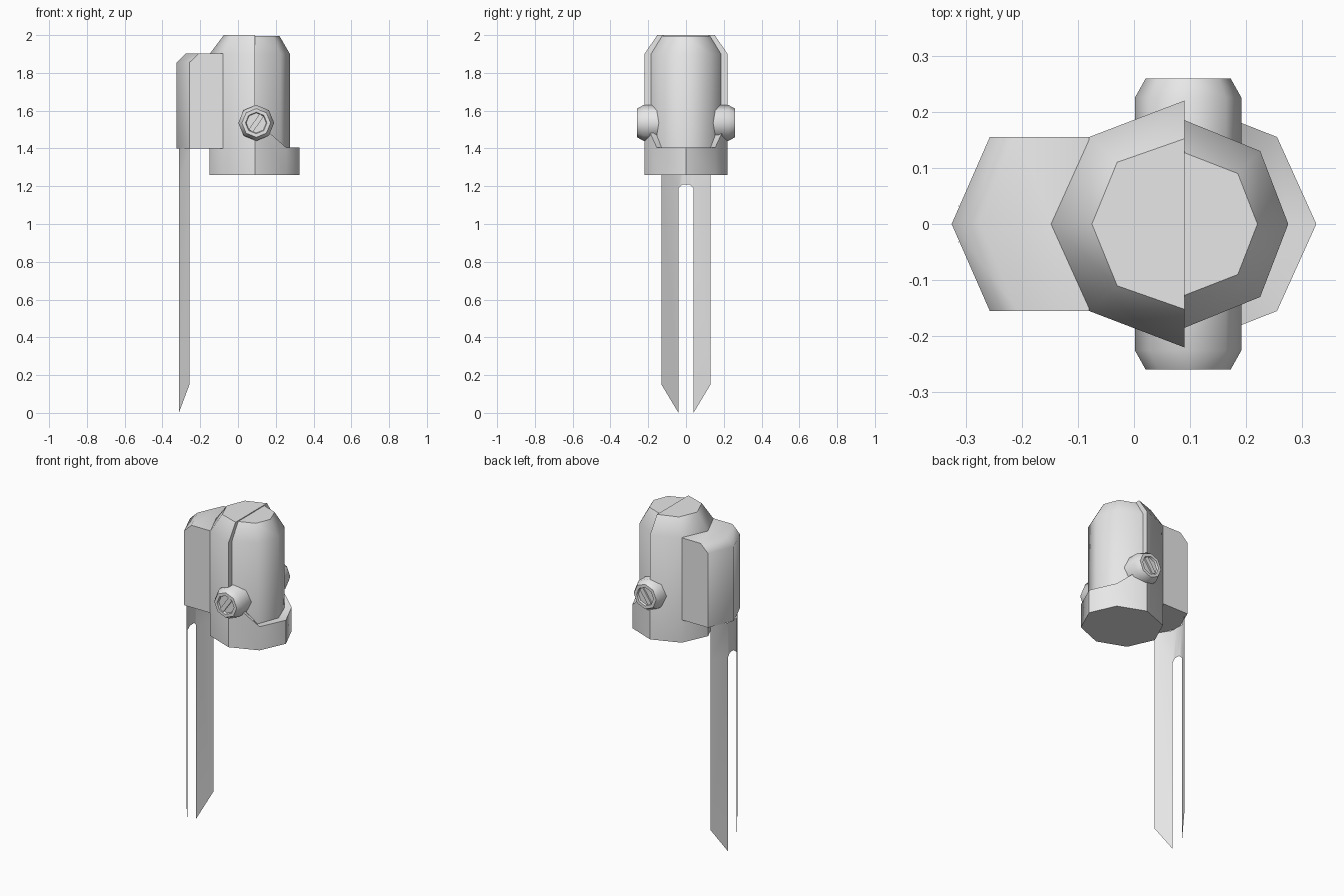
import bpy, bmesh, math

cube = bpy.data.objects.get("Cube")
if cube:
    bpy.data.objects.remove(cube, do_unlink=True)

# One plain grey metal
metal = bpy.data.materials.new("grey_metal")
metal.use_nodes = True
GREY = (0.8, 0.8, 0.8, 1)
metal.diffuse_color = GREY
metal.node_tree.nodes["Principled BSDF"].inputs["Base Color"].default_value = GREY


def finish(name, bm, solid=True):
    if solid:
        bmesh.ops.recalc_face_normals(bm, faces=bm.faces)
    mesh = bpy.data.meshes.new(name)
    bm.to_mesh(mesh)
    bm.free()
    mesh.materials.append(metal)
    obj = bpy.data.objects.new(name, mesh)
    bpy.context.collection.objects.link(obj)
    bpy.ops.object.select_all(action="DESELECT")
    obj.select_set(True)
    bpy.context.view_layer.objects.active = obj
    bpy.ops.object.shade_smooth_by_angle(angle=math.radians(48))
    return obj


def loft(name, rings):
    """Skin equal-length closed rings of points and cap both ends."""
    bm = bmesh.new()
    loops = [[bm.verts.new(p) for p in ring] for ring in rings]
    n = len(loops[0])
    for a, b in zip(loops, loops[1:]):
        for i in range(n):
            j = (i + 1) % n
            bm.faces.new((a[i], a[j], b[j], b[i]))
    bm.faces.new(loops[0])
    bm.faces.new(loops[-1])
    return finish(name, bm)


def arc(half, z):
    """Mirror half an outline across y = 0; z is one height or one per point."""
    zs = z if isinstance(z, (list, tuple)) else [z] * len(half)
    pts = [(x, y, h) for (x, y), h in zip(half, zs)]
    return pts + [(x, -y, h) for x, y, h in reversed(pts) if y > 0]


SEAM = 0.09
SHOULDER, TOP = 1.9, 2.0

# Rear half of the helmet, running down to the neck
rear = [(SEAM, 0.22), (-0.08, 0.155), (-0.15, 0)]
rear_top = [(SEAM, 0.152), (-0.03, 0.11), (-0.075, 0)]
loft("rear_shell", [arc(rear, 1.26), arc(rear, SHOULDER), arc(rear_top, TOP)])

# Narrower face plate
face = [(SEAM, 0.185), (0.225, 0.13), (0.275, 0)]
face_top = [(SEAM, 0.127), (0.185, 0.09), (0.22, 0)]
loft("face_plate", [arc(face, 1.35), arc(face, SHOULDER), arc(face_top, 1.995)])

# Chin guard, its rim rising towards the pivots
chin = [(SEAM, 0.22), (0.255, 0.155), (0.325, 0)]
rim = [1.55, 1.405, 1.405]
loft("chin_guard", [arc(chin, 1.26), arc(chin, rim), arc(face, rim), arc(face, 1.36)])

# Plume holder block on the back, with a sloped top edge
holder = [(-0.08, 0.155), (-0.257, 0.155), (-0.325, 0)]
holder_top = [(-0.08, 0.155), (-0.207, 0.155), (-0.275, 0)]
loft("plume_holder", [arc(holder, 1.4), arc(holder, 1.855), arc(holder_top, 1.903)])

# Pivot bolts with a recessed face and a slanted bar
BOLT_X, BOLT_Z = 0.0965, 1.535


def bolt_ring(radius, y):
    return [(BOLT_X + radius * math.cos(i * math.pi / 4), y,
             BOLT_Z + radius * math.sin(i * math.pi / 4)) for i in range(8)]


def bar_ring(y):
    c, s = math.cos(math.radians(55)), math.sin(math.radians(55))
    return [(BOLT_X + u * c - v * s, y, BOLT_Z + u * s + v * c)
            for u, v in ((-0.05, -0.013), (0.05, -0.013), (0.05, 0.013), (-0.05, 0.013))]


for side, tag in ((1, "back"), (-1, "front")):
    profile = [(0.095, 0.1), (0.095, 0.225), (0.076, 0.259), (0.057, 0.259), (0.053, 0.247)]
    loft("pivot_bolt_" + tag, [bolt_ring(r, side * y) for r, y in profile])
    loft("bolt_bar_" + tag, [bar_ring(side * 0.24), bar_ring(side * 0.256)])

# Thin plume: a short joined sheet splitting into two pointed tails
bm = bmesh.new()
OUT, MID = (-0.257, 0.13), (-0.313, 0.04)
for side in (1, -1):
    def v(point, z):
        return bm.verts.new((point[0], side * point[1], z))
    out_top, out_fork, out_low = (v(OUT, z) for z in (1.4, 1.19, 0.15))
    mid_top, mid_fork, tip = (v(MID, z) for z in (1.4, 1.19, 0))
    near_fork = v((-0.311, 0.02), 1.21)
    cen_fork, cen_top = (v((-0.31, 0), z) for z in (1.21, 1.4))
    for loop in ((out_fork, out_low, tip, mid_fork),
                 (out_top, out_fork, mid_fork, mid_top),
                 (mid_top, mid_fork, near_fork, cen_fork, cen_top)):
        bm.faces.new(loop if side < 0 else loop[::-1])
bmesh.ops.remove_doubles(bm, verts=bm.verts, dist=0.0005)
finish("plume", bm, solid=False)
